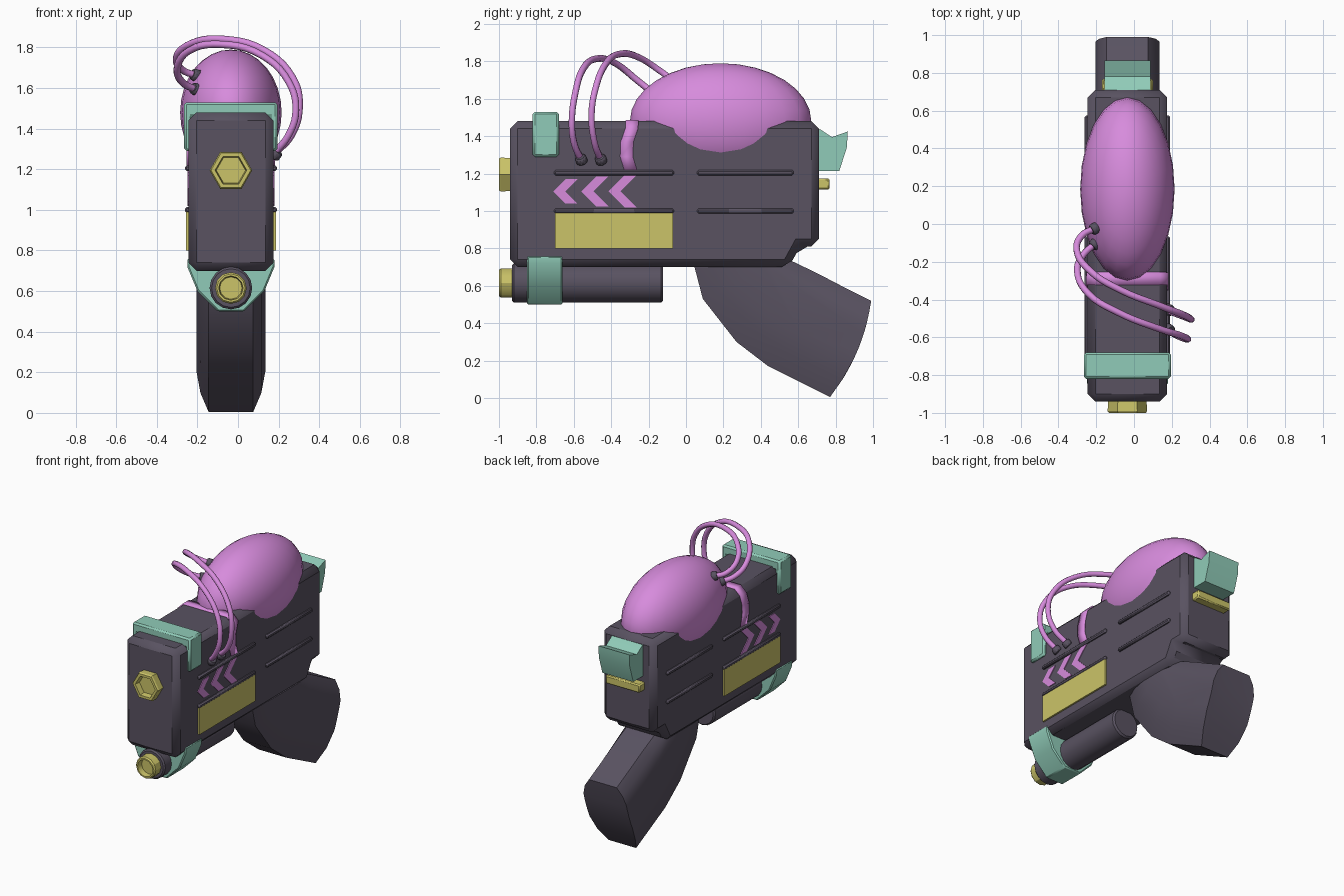
import bpy, bmesh, math
from mathutils import Vector

if "Cube" in bpy.data.objects:
    bpy.data.objects.remove(bpy.data.objects["Cube"])

CX = -0.035   # centre plane of the body
HW = 0.21     # half width of the body


def material(name, rgb):
    m = bpy.data.materials.new(name)
    m.diffuse_color = (*rgb, 1)
    m.use_nodes = True
    m.node_tree.nodes["Principled BSDF"].inputs["Base Color"].default_value = m.diffuse_color
    return m


DARK = material("dark_shell", (0.10, 0.085, 0.12))
PINK = material("pink", (0.68, 0.26, 0.72))
YELLOW = material("yellow", (0.60, 0.55, 0.14))
GREEN = material("mint", (0.28, 0.60, 0.48))


def finish(name, bm, mat, bevel=0):
    bmesh.ops.recalc_face_normals(bm, faces=bm.faces)
    me = bpy.data.meshes.new(name)
    bm.to_mesh(me)
    bm.free()
    ob = bpy.data.objects.new(name, me)
    bpy.context.collection.objects.link(ob)
    me.materials.append(mat)
    if bevel:
        b = ob.modifiers.new("bevel", 'BEVEL')
        b.width, b.segments, b.limit_method = bevel, 1, 'ANGLE'
    return ob


def loft(name, rings, mat, bevel=0):
    """Bridge closed rings of points and cap both ends."""
    bm = bmesh.new()
    vr = [[bm.verts.new(p) for p in r] for r in rings]
    n = len(vr[0])
    for a, b in zip(vr, vr[1:]):
        for i in range(n):
            j = (i + 1) % n
            bm.faces.new((a[i], a[j], b[j], b[i]))
    bm.faces.new(vr[0])
    bm.faces.new(vr[-1])
    return finish(name, bm, mat, bevel)


def prism_x(name, pts, lo, hi, mat, bevel=0):
    """Side profile (y, z) extruded across x, relative to the centre plane."""
    return loft(name, [[(CX + x, y, z) for y, z in pts] for x in (lo, hi)], mat, bevel)


def prism_y(name, pts, lo, hi, mat, bevel=0):
    """Front profile (x, z) extruded along y."""
    return loft(name, [[(CX + x, y, z) for x, z in pts] for y in (lo, hi)], mat, bevel)


def lathe_y(name, profile, sides, z, mat):
    """Rings of (radius, y) around an axis along y."""
    ang = [math.tau * i / sides for i in range(sides)]
    return loft(name, [[(CX + r * math.cos(a), y, z + r * math.sin(a)) for a in ang]
                       for r, y in profile], mat)


def rect(a, b, c, d):
    return [(a, c), (b, c), (b, d), (a, d)]


# Main body
prism_x("body", [(-0.94, 0.70), (0.55, 0.70), (0.61, 0.81), (0.71, 0.81),
                 (0.71, 1.48), (-0.94, 1.48)], -HW, HW, DARK, 0.04)

# Egg-shaped tank sunk into the top
bm = bmesh.new()
bmesh.ops.create_uvsphere(bm, u_segments=24, v_segments=16, radius=1)
for v in bm.verts:
    v.co = Vector((CX + v.co.x * 0.25, 0.185 + v.co.y * 0.485, 1.48 + v.co.z * 0.31))
finish("tank", bm, PINK)

# Side details, the same on both sides
for side, s in (("right", 1), ("left", -1)):
    for z in (1.0, 1.205):
        for part, a, b in (("front", -0.705, -0.065), ("rear", 0.06, 0.575)):
            prism_x(f"{part}_rail_{side}", rect(a, b, z - 0.014, z + 0.014),
                    s * 0.19, s * 0.226, DARK, 0.008)
    prism_x(f"side_panel_{side}", rect(-0.70, -0.07, 0.80, 0.992), s * 0.19, s * 0.222, YELLOW)
    for y, h in ((-0.71, 0.065), (-0.56, 0.08), (-0.415, 0.087)):
        w = 0.065
        prism_x(f"chevron_{side}",
                [(y, 1.105), (y + h, 1.105 + h), (y + h + w, 1.105 + h),
                 (y + w, 1.105), (y + h + w, 1.105 - h), (y + h, 1.105 - h)],
                s * 0.19, s * 0.215, PINK)

# Curved stripe running over the body
half = [(0.212, 1.215, -0.295), (0.212, 1.29, -0.318), (0.212, 1.37, -0.315),
        (0.212, 1.442, -0.29), (0.172, 1.482, -0.288)]
path = half + [(-x, z, y) for x, z, y in reversed(half)]
bm = bmesh.new()
rows = [[bm.verts.new((CX + x, y + d, z)) for d in (-0.034, 0.034)] for x, z, y in path]
for a, b in zip(rows, rows[1:]):
    bm.faces.new((a[0], a[1], b[1], b[0]))
stripe = finish("stripe", bm, PINK)
sol = stripe.modifiers.new("thickness", 'SOLIDIFY')
sol.thickness, sol.offset = 0.012, 0

# Front clamp over the body
prism_y("front_clamp", [(-0.23, 1.29), (-0.23, 1.53), (0.23, 1.53), (0.23, 1.29),
                        (0.19, 1.29), (0.19, 1.46), (-0.19, 1.46), (-0.19, 1.29)],
        -0.82, -0.68, GREEN, 0.012)

# Hexagonal muzzle with a recess
lathe_y("muzzle", [(0.10, -0.92), (0.105, -0.99), (0.098, -1.0), (0.078, -1.0),
                   (0.072, -0.96)], 6, 1.195, YELLOW)

# Lower barrel, its tip and bracket
lathe_y("lower_barrel", [(0.095, -0.93), (0.105, -0.92), (0.105, -0.135), (0.095, -0.122)],
        16, 0.615, DARK)
lathe_y("lower_tip", [(0.078, -0.92), (0.078, -0.99), (0.07, -1.0), (0.06, -1.0),
                      (0.055, -0.96)], 12, 0.615, YELLOW)
prism_y("barrel_bracket", [(-0.215, 0.76), (-0.215, 0.72), (-0.165, 0.60), (-0.065, 0.50),
                           (0.065, 0.50), (0.165, 0.60), (0.215, 0.72), (0.215, 0.76)],
        -0.85, -0.66, GREEN, 0.008)

# Grip: side outlines that shrink towards the outer faces
front = [(0.03, 0.76), (0.09, 0.53), (0.27, 0.30), (0.44, 0.17), (0.77, 0.005)]
back = [(0.47, 0.78), (0.56, 0.735), (0.70, 0.668), (0.84, 0.595), (0.99, 0.52)]


def grip_outline(t0, t1):
    def at(i, t):
        return Vector(front[i]).lerp(Vector(back[i]), t)

    def end(t):
        return at(4, t) + Vector((0.92, -0.40)) * 0.15 * t * (1 - t)
    tip = [end(t0 + (t1 - t0) * k / 4) for k in range(5)]
    return [at(i, t0) for i in range(4)] + tip + [at(i, t1) for i in (3, 2, 1, 0)]


sections = [(0.17, 0.42, 0.78), (0.15, 0.2, 0.9), (0.11, 0, 1)]
levels = [(-w, a, b) for w, a, b in sections] + sections[::-1]
loft("grip", [[(CX + x, p.x, p.y) for p in grip_outline(a, b)] for x, a, b in levels], DARK)

# Rear thumb piece and the block under it
prism_x("rear_hammer", [(0.69, 1.445), (0.72, 1.435), (0.78, 1.395), (0.865, 1.425),
                        (0.86, 1.34), (0.82, 1.215), (0.69, 1.215)], -0.122, 0.122, GREEN)
prism_x("rear_block", rect(0.69, 0.768, 1.115, 1.175), -0.135, 0.135, YELLOW, 0.008)

# Two hoses from the right side over to the left of the tank, with collars
hoses = [
    [(0.17, -0.56, 1.27), (0.25, -0.60, 1.37), (0.285, -0.61, 1.49), (0.25, -0.592, 1.63),
     (0.12, -0.55, 1.76), (-0.08, -0.47, 1.815), (-0.24, -0.37, 1.785),
     (-0.30, -0.25, 1.69), (-0.27, -0.165, 1.625), (-0.20, -0.10, 1.59)],
    [(0.17, -0.455, 1.27), (0.265, -0.49, 1.37), (0.303, -0.505, 1.52), (0.27, -0.485, 1.65),
     (0.13, -0.43, 1.785), (-0.07, -0.35, 1.84), (-0.23, -0.25, 1.82),
     (-0.303, -0.14, 1.75), (-0.275, -0.06, 1.69), (-0.20, -0.02, 1.66)]]


def collar(name, p, direction):
    bm = bmesh.new()
    bmesh.ops.create_cone(bm, cap_ends=True, segments=10, radius1=0.033, radius2=0.03, depth=0.04)
    ob = finish(name, bm, DARK, 0.006)
    ob.location = p
    ob.rotation_euler = direction.to_track_quat('Z', 'Y').to_euler()


for k, pts in enumerate(hoses, 1):
    cu = bpy.data.curves.new(f"hose_{k}", 'CURVE')
    cu.dimensions = '3D'
    cu.bevel_depth, cu.bevel_resolution, cu.resolution_u = 0.018, 2, 5
    cu.use_fill_caps = True
    sp = cu.splines.new('BEZIER')
    sp.bezier_points.add(len(pts) - 1)
    for bp, p in zip(sp.bezier_points, pts):
        bp.co = p
        bp.handle_left_type = bp.handle_right_type = 'AUTO'
    cu.materials.append(PINK)
    bpy.context.collection.objects.link(bpy.data.objects.new(f"hose_{k}", cu))
    a, b, c, d = (Vector(pts[i]) for i in (0, 1, -1, -2))
    collar(f"hose_collar_side_{k}", a + Vector((0.015, 0, 0.005)), b - a)
    collar(f"hose_collar_tank_{k}", c + (d - c) * 0.12, d - c)

# Smooth shading with sharp edges kept
for ob in bpy.data.objects:
    if ob.type == 'MESH':
        ob.select_set(True)
        bpy.context.view_layer.objects.active = ob
bpy.ops.object.shade_smooth_by_angle(angle=math.radians(30))
